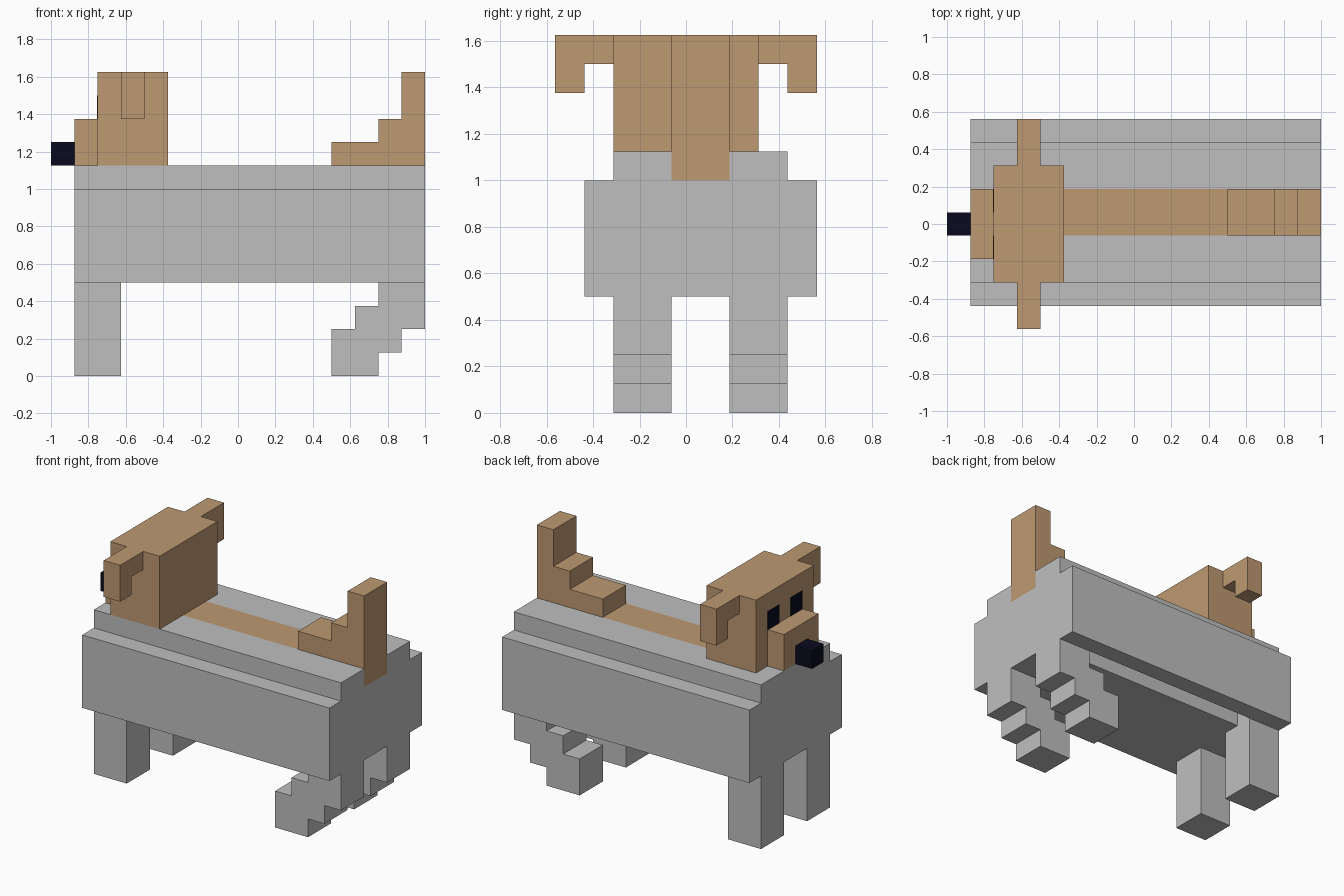
import bpy
import bmesh
from mathutils import Vector

cube = bpy.data.objects.get("Cube")
if cube:
    bpy.data.objects.remove(cube, do_unlink=True)

U = 0.125                            # one building block
ORIGIN = Vector((-8, -4.5, 0))       # block grid corner


def material(name, rgb):
    m = bpy.data.materials.new(name)
    m.use_nodes = True
    m.diffuse_color = (*rgb, 1)
    m.node_tree.nodes["Principled BSDF"].inputs["Base Color"].default_value = (*rgb, 1)
    return m


GREY = material("grey", (0.52, 0.52, 0.52))
TAN = material("tan", (0.51, 0.32, 0.168))
DARK = material("dark_navy", (0.003, 0.003, 0.013))


def prism(name, mat, profile, axis, start, end):
    """Extrude a closed outline along x or y, in block units."""
    bm = bmesh.new()
    place = {"x": lambda a, b: (start, a, b), "y": lambda a, b: (a, start, b)}[axis]
    along = Vector((end - start, 0, 0) if axis == "x" else (0, end - start, 0))
    face = bm.faces.new([bm.verts.new(place(a, b)) for a, b in profile])
    grown = bmesh.ops.extrude_face_region(bm, geom=[face])
    verts = [g for g in grown["geom"] if isinstance(g, bmesh.types.BMVert)]
    bmesh.ops.translate(bm, verts=verts, vec=along)
    for v in bm.verts:
        v.co = (v.co + ORIGIN) * U
    bmesh.ops.recalc_face_normals(bm, faces=bm.faces)
    mesh = bpy.data.meshes.new(name)
    bm.to_mesh(mesh)
    bm.free()
    mesh.materials.append(mat)
    ob = bpy.data.objects.new(name, mesh)
    bpy.context.collection.objects.link(ob)
    return ob


def box(name, mat, x, y, z):
    outline = [(x[0], z[0]), (x[1], z[0]), (x[1], z[1]), (x[0], z[1])]
    return prism(name, mat, outline, "y", *y)


# Body with a narrow groove along the belly
body = box("body", GREY, (1, 16), (1, 9), (4, 8))
cutter = box("belly_groove_cutter", GREY, (3, 14), (7, 8), (3.5, 5))
cutter.hide_render = True
cutter.hide_viewport = True
cut = body.modifiers.new("belly_groove", "BOOLEAN")
cut.operation = "DIFFERENCE"
cut.solver = "EXACT"
cut.object = cutter

# Raised back with a tan stripe in the middle
box("back_right", GREY, (1, 16), (2, 4), (8, 9))
box("back_left", GREY, (1, 16), (6, 8), (8, 9))
box("shoulder", GREY, (1, 4), (4, 6), (8, 9))
box("back_stripe", TAN, (4, 16), (4, 6), (8, 9))

# Legs
hind_outline = [(12, 0), (14, 0), (14, 1), (15, 1), (15, 2), (16, 2),
                (16, 4), (14, 4), (14, 3), (13, 3), (13, 2), (12, 2)]
for side, y in (("right", 2), ("left", 6)):
    box("front_leg_" + side, GREY, (1, 3), (y, y + 2), (0, 4))
    prism("hind_leg_" + side, GREY, hind_outline, "y", y, y + 2)

# Stepped tail
prism("tail", TAN, [(12, 9), (16, 9), (16, 13), (15, 13), (15, 11),
                    (14, 11), (14, 10), (12, 10)], "y", 4, 6)

# Head, snout and nose
box("head", TAN, (2, 5), (2, 7), (9, 13))
box("snout", TAN, (1, 2), (3, 6), (9, 11))
box("nose", DARK, (0, 1), (4, 5), (9, 10))

# Drooping ears and eye plates on both sides of the head
MID = 4.5
for side, s in (("right", -1), ("left", 1)):
    ear = [(2.5, 12), (3.5, 12), (3.5, 11), (4.5, 11), (4.5, 13), (2.5, 13)]
    prism("ear_" + side, TAN, [(MID + s * a, b) for a, b in ear], "x", 3, 4)
    box("eye_" + side, DARK, (1.97, 2), (MID + s - 0.5, MID + s + 0.5), (11, 12))
